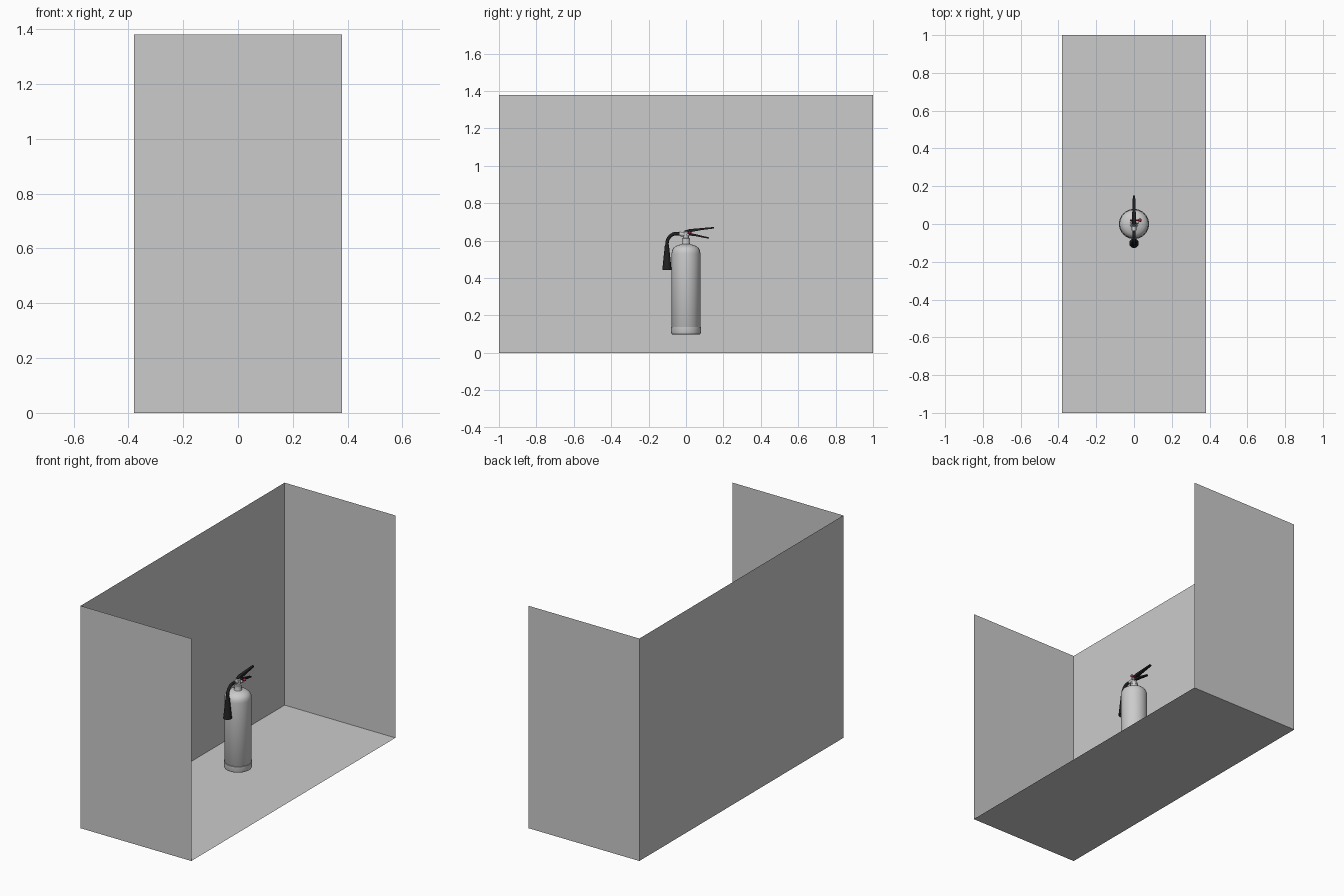
import bpy, bmesh, math
from mathutils import Vector

if "Cube" in bpy.data.objects:
    bpy.data.objects.remove(bpy.data.objects["Cube"])


def material(name, color):
    m = bpy.data.materials.new(name)
    m.diffuse_color = color
    m.use_nodes = True
    m.node_tree.nodes["Principled BSDF"].inputs["Base Color"].default_value = m.diffuse_color
    return m


BLACK = material("black_rubber", (0.015, 0.015, 0.015, 1))
RED = material("red_pin", (0.35, 0.02, 0.05, 1))


def finish(bm, name, mat=None, smooth=True):
    bmesh.ops.recalc_face_normals(bm, faces=bm.faces)
    me = bpy.data.meshes.new(name)
    bm.to_mesh(me)
    bm.free()
    ob = bpy.data.objects.new(name, me)
    bpy.context.collection.objects.link(ob)
    if mat:
        me.materials.append(mat)
    if smooth:
        bpy.ops.object.select_all(action='DESELECT')
        ob.select_set(True)
        bpy.context.view_layer.objects.active = ob
        bpy.ops.object.shade_smooth_by_angle(angle=math.radians(35))
    return ob


def panel(name, corners):
    bm = bmesh.new()
    bm.faces.new([bm.verts.new(c) for c in corners])
    me = bpy.data.meshes.new(name)
    bm.to_mesh(me)
    bm.free()
    bpy.context.collection.objects.link(bpy.data.objects.new(name, me))


def lathe(name, profile, y=0, mat=None, sides=48):
    bm = bmesh.new()
    rings = []
    for r, z in profile:
        if r == 0:
            rings.append([bm.verts.new((0, y, z))] * sides)
        else:
            rings.append([bm.verts.new((r * math.cos(2 * math.pi * i / sides),
                                        y + r * math.sin(2 * math.pi * i / sides), z))
                          for i in range(sides)])
    for a, b in zip(rings, rings[1:]):
        for i in range(sides):
            j = (i + 1) % sides
            bm.faces.new(list(dict.fromkeys((a[i], a[j], b[j], b[i]))))
    return finish(bm, name, mat)


def rod(name, start, end, r1, r2=None, mat=None):
    a, b = Vector(start), Vector(end)
    bm = bmesh.new()
    bmesh.ops.create_cone(bm, cap_ends=True, segments=24, radius1=r1,
                          radius2=r1 if r2 is None else r2, depth=(b - a).length)
    ob = finish(bm, name, mat)
    ob.location = (a + b) / 2
    ob.rotation_euler = (b - a).to_track_quat('Z', 'Y').to_euler()
    return ob


def lever(name, sections, mat):
    # sections along the lever: y, bottom z, top z, half width
    bm = bmesh.new()
    rings = [[bm.verts.new(c) for c in ((-w, y, z0), (w, y, z0), (w, y, z1), (-w, y, z1))]
             for y, z0, z1, w in sections]
    for a, b in zip(rings, rings[1:]):
        for i in range(4):
            j = (i + 1) % 4
            bm.faces.new((a[i], a[j], b[j], b[i]))
    bm.faces.new(rings[0])
    bm.faces.new(rings[-1])
    return finish(bm, name, mat, False)


# Alcove: floor, back wall and two end walls, open at +x and on top
X, Y, H = 0.38, 1.0, 1.38
panel("floor", [(-X, -Y, 0), (X, -Y, 0), (X, Y, 0), (-X, Y, 0)])
panel("back_wall", [(-X, -Y, 0), (-X, Y, 0), (-X, Y, H), (-X, -Y, H)])
panel("front_end_wall", [(X, -Y, 0), (-X, -Y, 0), (-X, -Y, H), (X, -Y, H)])
panel("rear_end_wall", [(-X, Y, 0), (X, Y, 0), (X, Y, H), (-X, Y, H)])

# Cylinder body with domed shoulder and neck
lathe("tank", [(0, 0.105), (0.07, 0.105), (0.077, 0.115), (0.077, 0.53), (0.075, 0.546),
               (0.068, 0.56), (0.055, 0.571), (0.038, 0.577), (0.022, 0.581),
               (0.02, 0.59), (0.02, 0.605), (0, 0.605)])
lathe("base_skirt", [(0, 0.097), (0.07, 0.097), (0.077, 0.101), (0.08, 0.11),
                     (0.08, 0.137), (0.077, 0.138)])

# Valve
lathe("valve_collar", [(0, 0.60), (0.022, 0.60), (0.022, 0.612), (0.015, 0.614),
                       (0.015, 0.645), (0.011, 0.65), (0, 0.65)], sides=24)
rod("valve_outlet", (0, 0.015, 0.632), (0, -0.035, 0.636), 0.012)

# Safety pin and pressure fitting on the open side
rod("side_fitting", (0.01, 0.01, 0.632), (0.026, 0.01, 0.632), 0.007)
rod("safety_pin", (-0.02, 0.02, 0.642), (0.04, 0.02, 0.642), 0.004, mat=RED)
bm = bmesh.new()
bmesh.ops.create_uvsphere(bm, u_segments=16, v_segments=8, radius=0.009)
finish(bm, "pin_knob", RED).location = (0.032, 0.02, 0.642)

# Squeeze levers
lever("top_lever", [(-0.008, 0.636, 0.654, 0.009), (0.02, 0.645, 0.662, 0.010),
                    (0.08, 0.656, 0.667, 0.009), (0.15, 0.665, 0.673, 0.006)], BLACK)
lever("bottom_lever", [(0.01, 0.628, 0.642, 0.009), (0.05, 0.624, 0.635, 0.009),
                       (0.09, 0.616, 0.625, 0.008), (0.122, 0.611, 0.618, 0.006)], BLACK)

# Hose bending down into the discharge horn
cu = bpy.data.curves.new("hose", 'CURVE')
cu.dimensions = '3D'
cu.bevel_depth = 0.009
cu.bevel_resolution = 4
cu.use_fill_caps = True
sp = cu.splines.new('BEZIER')
points = [(-0.03, 0.636), (-0.07, 0.634), (-0.097, 0.605), (-0.102, 0.56)]
sp.bezier_points.add(len(points) - 1)
for p, (y, z) in zip(sp.bezier_points, points):
    p.co = (0, y, z)
    p.handle_left_type = p.handle_right_type = 'AUTO'
hose = bpy.data.objects.new("hose", cu)
bpy.context.collection.objects.link(hose)
cu.materials.append(BLACK)
lathe("discharge_horn", [(0, 0.58), (0.011, 0.58), (0.013, 0.555), (0.018, 0.51),
                         (0.023, 0.46), (0.025, 0.442), (0.022, 0.442), (0.018, 0.47),
                         (0.01, 0.53), (0, 0.535)], y=-0.102, mat=BLACK, sides=32)
